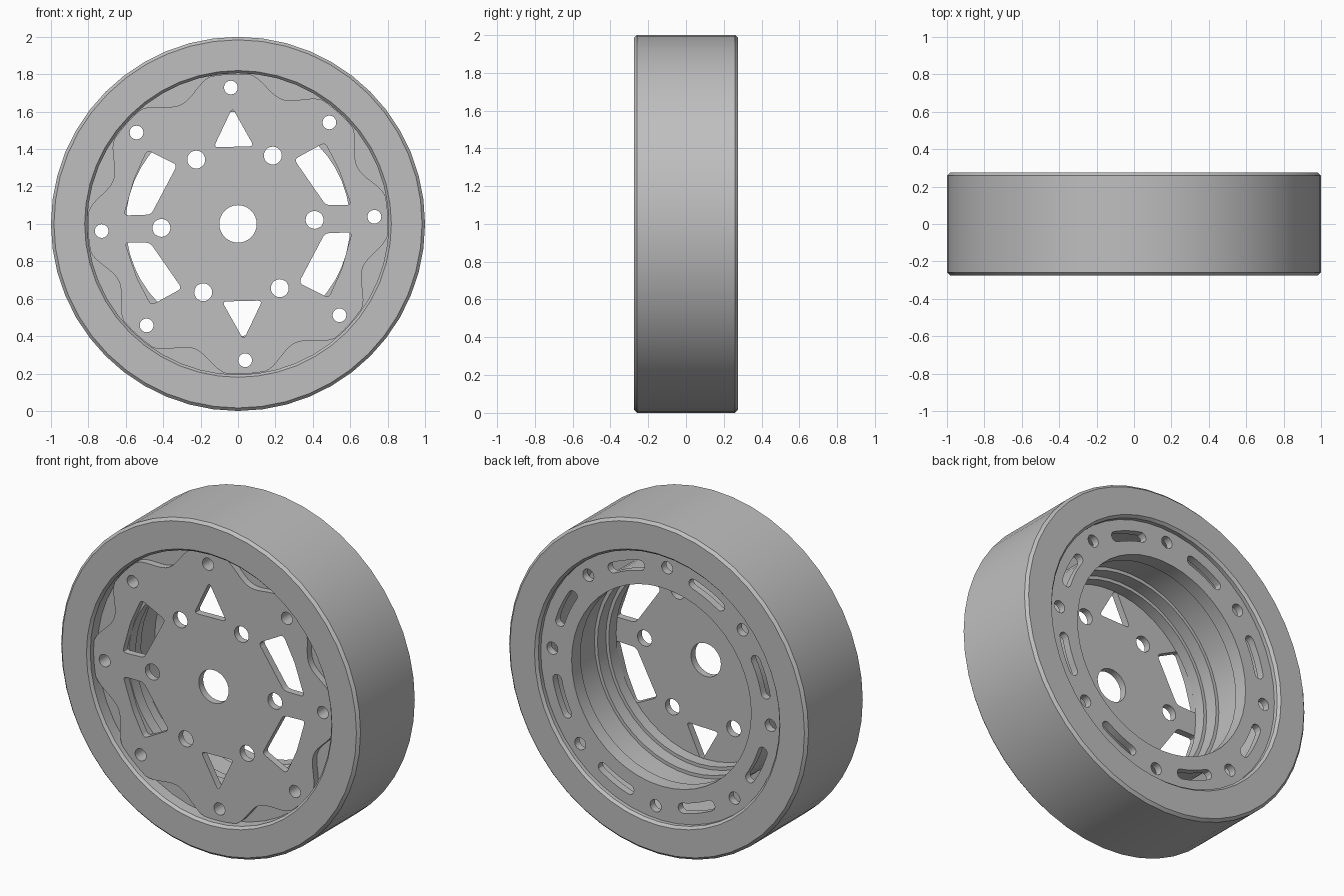
import bpy, bmesh
from math import sin, cos, pi, radians, hypot
from mathutils import Vector, Matrix

cube = bpy.data.objects.get("Cube")
if cube:
    bpy.data.objects.remove(cube, do_unlink=True)

SEG = 48      # sides of the large rings
TILT = 3      # rotation of the bolt patterns in degrees

grey = bpy.data.materials.new("plain grey")
grey.use_nodes = True
grey.diffuse_color = (0.52, 0.52, 0.52, 1)
grey.node_tree.nodes["Principled BSDF"].inputs["Base Color"].default_value = grey.diffuse_color


def polar(r, deg):
    return Vector((r * cos(radians(deg)), r * sin(radians(deg))))


def circle(r, n=SEG, centre=(0, 0)):
    return [Vector(centre) + polar(r, 360 * i / n) for i in range(n)]


def rounded(corners, r=0.025, steps=4):
    """Polygon with its corners softened by short quadratic arcs."""
    out = []
    pts = [Vector(c) for c in corners]
    for i, p in enumerate(pts):
        a = p + (pts[i - 1] - p).normalized() * r
        b = p + (pts[(i + 1) % len(pts)] - p).normalized() * r
        for k in range(steps + 1):
            t = k / steps
            out.append(a * (1 - t) ** 2 + p * 2 * t * (1 - t) + b * t * t)
    return out


def slot(r, mid, half, width):
    """Curved slot with round ends."""
    w = width / 2
    out = []
    for side in (1, -1):
        for k in range(7):
            out.append(polar(r + side * w, mid + side * half * (k / 3 - 1)))
        end = mid + side * half
        for k in range(1, 6):
            out.append(polar(r, end) + polar(w, end + (0 if side > 0 else 180) + 180 * k / 6))
    return out


def finish(obj):
    obj.data.materials.clear()
    obj.data.materials.append(grey)
    bpy.ops.object.select_all(action='DESELECT')
    obj.select_set(True)
    bpy.context.view_layer.objects.active = obj
    bpy.ops.object.shade_smooth_by_angle(angle=radians(30))


def plate(name, loops, front, back):
    """Flat part: first loop is the outline, the rest are holes."""
    curve = bpy.data.curves.new(name, 'CURVE')
    curve.dimensions = '2D'
    curve.fill_mode = 'BOTH'
    curve.extrude = (back - front) / 2
    for loop in loops:
        s = curve.splines.new('POLY')
        s.points.add(len(loop) - 1)
        for pt, co in zip(s.points, loop):
            pt.co = (co[0], co[1], 0, 1)
        s.use_cyclic_u = True
    temp = bpy.data.objects.new(name + " outline", curve)
    bpy.context.collection.objects.link(temp)
    bpy.context.view_layer.update()
    graph = bpy.context.evaluated_depsgraph_get()
    mesh = bpy.data.meshes.new_from_object(temp.evaluated_get(graph))
    bpy.data.objects.remove(temp, do_unlink=True)
    mesh.transform(Matrix.Translation((0, (front + back) / 2, 1)) @ Matrix.Rotation(pi / 2, 4, 'X'))
    bm = bmesh.new()
    bm.from_mesh(mesh)
    bmesh.ops.remove_doubles(bm, verts=bm.verts, dist=1e-5)
    bmesh.ops.recalc_face_normals(bm, faces=bm.faces)
    bm.to_mesh(mesh)
    bm.free()
    obj = bpy.data.objects.new(name, mesh)
    bpy.context.collection.objects.link(obj)
    finish(obj)


def lathe(name, profile):
    """Closed (radius, y) profile turned around the axle."""
    bm = bmesh.new()
    rings = [[bm.verts.new((p[0], y, 1 + p[1])) for p in circle(r)] for r, y in profile]
    for i, ring in enumerate(rings):
        prev = rings[i - 1]
        for j in range(SEG):
            bm.faces.new((prev[j - 1], prev[j], ring[j], ring[j - 1]))
    bmesh.ops.recalc_face_normals(bm, faces=bm.faces)
    mesh = bpy.data.meshes.new(name)
    bm.to_mesh(mesh)
    bm.free()
    obj = bpy.data.objects.new(name, mesh)
    bpy.context.collection.objects.link(obj)
    finish(obj)


# Tyre with chamfered edges
W, C = 0.275, 0.016
half = [(0.806, W - C), (0.82, W), (1 - C, W), (1, W - C)]
lathe("tyre", half + [(r, -y) for r, y in reversed(half)])

# Stepped inner barrel
lathe("rim_barrel", [(0.6, 0.19), (0.6, 0.15), (0.64, 0.12), (0.64, -0.04),
                     (0.62, -0.04), (0.62, -0.12), (0.67, -0.12), (0.67, 0.19)])

# Clamp rings holding the tyre
bolts = [circle(0.037, 16, polar(0.73, TILT + 45 * i)) for i in range(8)]
slots = [slot(0.71, TILT + 22.5 + 45 * i, 8, 0.06) for i in range(8)]
plate("back_clamp_ring", [circle(0.806), circle(0.6)] + bolts + slots, 0.19, 0.235)
plate("front_bead_ring", [circle(0.806), circle(0.6)] + bolts, -0.19, -0.12)


# Scalloped front disc
def scallop_radius(deg):
    d = abs((deg - TILT) % 45 - 22.5)
    bump = 0.5 + 0.5 * cos(pi * d / 15) if d < 15 else 0
    return 0.802 - 0.095 * bump ** 0.75


outline = [polar(scallop_radius(a * 1.5), a * 1.5) for a in range(240)]
lugs = [circle(0.048, 20, polar(0.41, TILT + 60 * i)) for i in range(6)]
windows = []
for corners in ([(0.085, 0.415), (-0.13, 0.41), (-0.03, 0.62)],
                [(0.3, 0.345), (0.465, 0.435), (0.54, 0.29), (0.605, 0.1), (0.47, 0.1)],
                [(-0.325, 0.315), (-0.485, 0.395), (-0.555, 0.24), (-0.61, 0.045), (-0.465, 0.05)]):
    for s in (1, -1):
        windows.append(rounded([(s * x, s * y) for x, y in corners]))
plate("front_disc", [outline, circle(0.1, 32)] + bolts + lugs + windows, -0.232, -0.19)
